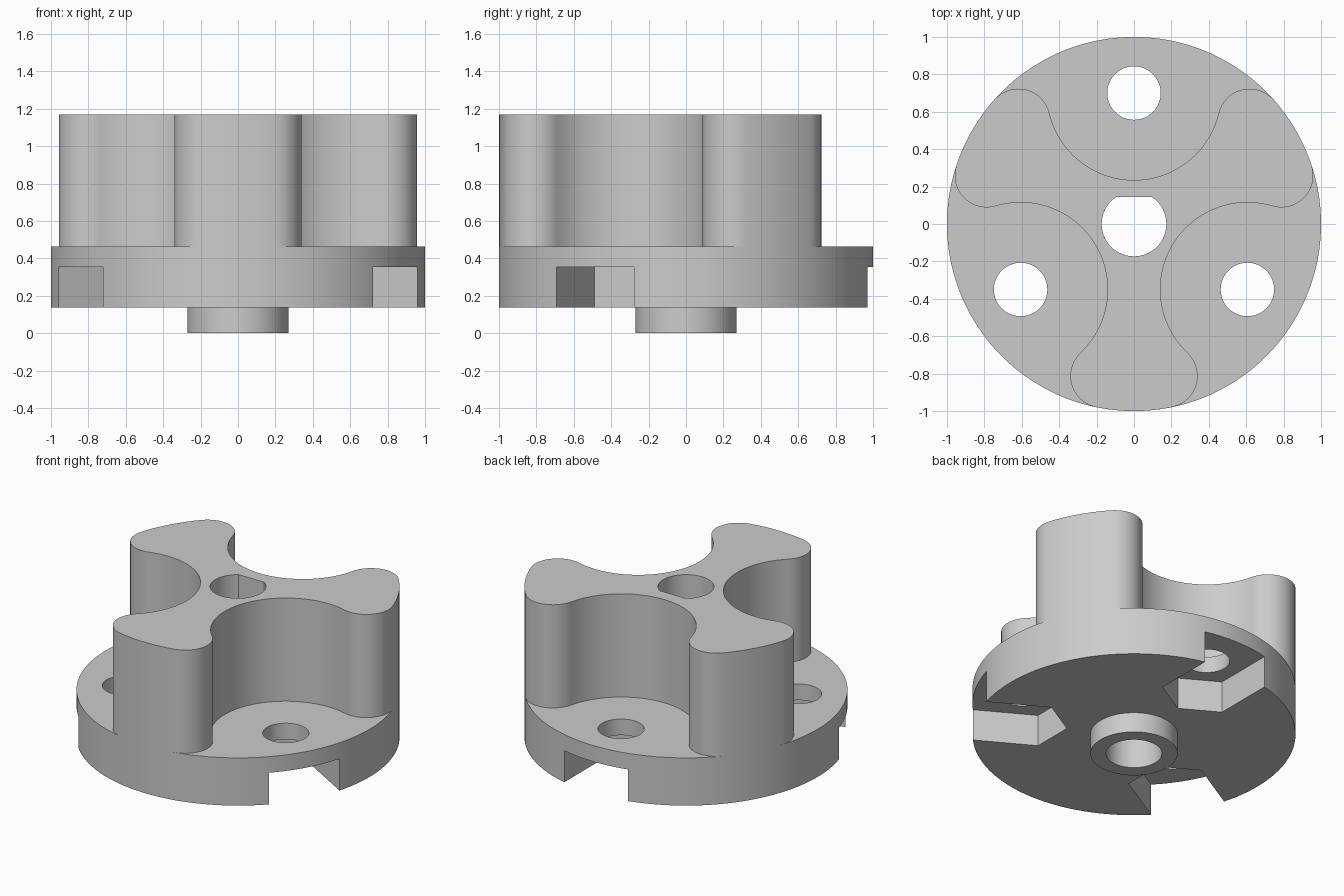
import bpy, bmesh
from math import radians, degrees, atan2, asin, cos, sin
from mathutils import Vector, Matrix

cube = bpy.data.objects.get("Cube")
if cube:
    bpy.data.objects.remove(cube, do_unlink=True)

grey = bpy.data.materials.new("plain_grey")
grey.use_nodes = True
colour = (0.6, 0.6, 0.6, 1)
grey.diffuse_color = colour
grey.node_tree.nodes["Principled BSDF"].inputs["Base Color"].default_value = colour

# Main sizes
BOSS_TOP, DISC_TOP, POST_TOP = 0.137, 0.463, 1.168
BOLT_R, HOLE_R, BORE_R = 0.70, 0.143, 0.173
POCKET_TOP, POCKET_HALF = 0.353, 0.24
SCALLOP_R, FILLET_R = 0.465, 0.17


def arc(centre, r, start, end, n):
    """Points on an arc, angles in degrees."""
    return [Vector((centre[0] + r * cos(radians(start + (end - start) * i / n)),
                    centre[1] + r * sin(radians(start + (end - start) * i / n))))
            for i in range(n + 1)]


def circle(r, n, centre=(0, 0)):
    return arc(centre, r, 0, 360, n)[:-1]


def turn(points, angle):
    rot = Matrix.Rotation(radians(angle), 2)
    return [rot @ p for p in points]


def heading(v):
    return degrees(atan2(v.y, v.x))


def prism(name, outline, z0, z1):
    """Extrude a closed outline upwards."""
    bm = bmesh.new()
    face = bm.faces.new([bm.verts.new((p.x, p.y, z0)) for p in outline])
    top = bmesh.ops.extrude_face_region(bm, geom=[face])["geom"]
    bmesh.ops.translate(bm, vec=(0, 0, z1 - z0),
                        verts=[g for g in top if isinstance(g, bmesh.types.BMVert)])
    bmesh.ops.recalc_face_normals(bm, faces=bm.faces)
    mesh = bpy.data.meshes.new(name)
    bm.to_mesh(mesh)
    bm.free()
    mesh.materials.append(grey)
    obj = bpy.data.objects.new(name, mesh)
    bpy.context.collection.objects.link(obj)
    return obj


def activate(obj):
    bpy.ops.object.select_all(action='DESELECT')
    obj.select_set(True)
    bpy.context.view_layer.objects.active = obj


def cut(obj, outline, z0, z1):
    """Subtract an extruded outline."""
    cutter = prism("cutter", outline, z0, z1)
    cutter.hide_render = True
    activate(obj)
    mod = obj.modifiers.new("cut", 'BOOLEAN')
    mod.operation = 'DIFFERENCE'
    mod.solver = 'EXACT'
    mod.object = cutter
    bpy.ops.object.modifier_apply(modifier=mod.name)
    bpy.data.objects.remove(cutter, do_unlink=True)


def smooth(obj):
    activate(obj)
    bpy.ops.object.shade_smooth_by_angle(angle=radians(25))


# Base disc with bore, bolt holes and nut pockets open to the rim
disc = prism("base_disc", circle(1, 180), BOSS_TOP, DISC_TOP)
cut(disc, circle(BORE_R, 64), 0, 1)
side = POCKET_HALF / cos(radians(30))
pocket = [Vector(p) for p in ((BOLT_R - side, 0), (BOLT_R - side / 2, -POCKET_HALF),
                              (1.2, -POCKET_HALF), (1.2, POCKET_HALF),
                              (BOLT_R - side / 2, POCKET_HALF))]
for angle in (90, 210, 330):
    cut(disc, turn(circle(HOLE_R, 48, (BOLT_R, 0)), angle), 0, 1)
    cut(disc, turn(pocket, angle), 0, POCKET_TOP)

# Round boss underneath
boss = prism("bottom_boss", circle(0.27, 96), 0, BOSS_TOP)
cut(boss, circle(BORE_R, 64), -1, 1)

# Three-lobed post: rim arc, fillet, scallop, fillet, repeated three times
axis = Vector((cos(radians(-30)), sin(radians(-30))))
scallop = axis * BOLT_R
fillet = Vector((0.17, -0.812))
rim_angle = heading(fillet)
join_angle = heading(scallop - fillet)
# The scallop runs through its innermost point, at 150 degrees
scallop_start = heading(fillet - scallop) + 360
scallop_end = 300 - scallop_start
fillet_arc = arc(fillet, FILLET_R, rim_angle, join_angle, 24)
# Second fillet is the first one mirrored about the scallop axis
mirrored_arc = [2 * p.dot(axis) * axis - p for p in reversed(fillet_arc)]
third = arc((0, 0), 1, -180 - rim_angle, rim_angle, 14)[:-1]
third += fillet_arc
third += arc(scallop, SCALLOP_R, scallop_start, scallop_end, 48)[1:-1]
third += mirrored_arc[:-1]
post = prism("lobed_post", third + turn(third, 120) + turn(third, 240),
             DISC_TOP, POST_TOP)

# D-shaped shaft bore with its flat towards the back
flat = degrees(asin(0.144 / BORE_R))
cut(post, arc((0, 0), BORE_R, 180 - flat, 360 + flat, 56), 0, 2)

for part in (disc, boss, post):
    smooth(part)
